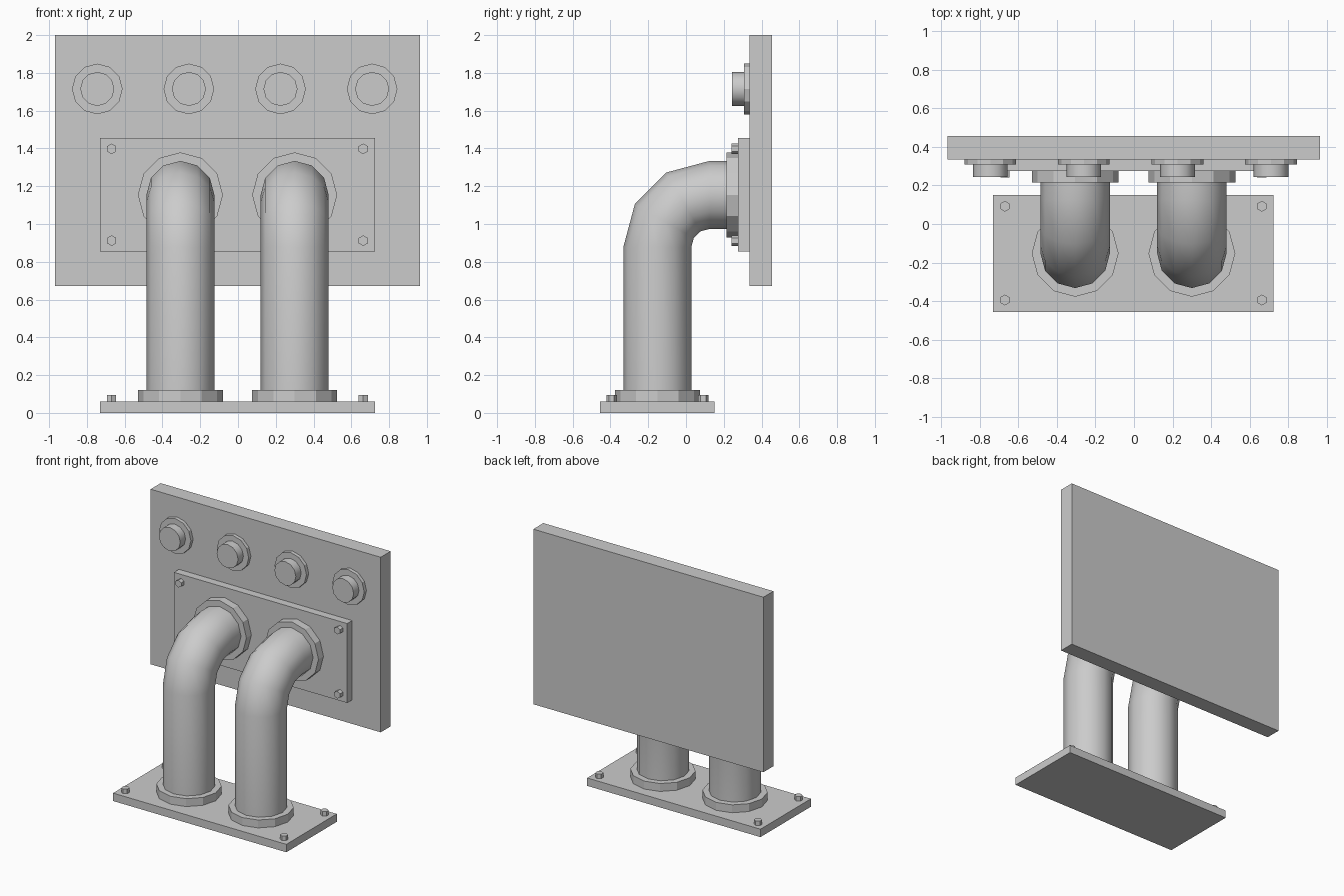
import bpy
import math
from mathutils import Vector

if "Cube" in bpy.data.objects:
    bpy.data.objects.remove(bpy.data.objects["Cube"])


def box(name, x0, x1, y0, y1, z0, z1):
    bpy.ops.mesh.primitive_cube_add(size=1, location=((x0 + x1) / 2, (y0 + y1) / 2, (z0 + z1) / 2))
    ob = bpy.context.object
    ob.name = name
    ob.scale = (x1 - x0, y1 - y0, z1 - z0)
    bpy.ops.object.transform_apply(location=False, rotation=False, scale=True)
    return ob


def disc(name, start, direction, radius, depth, sides=12, smooth=False):
    """Prism growing from start along direction, with a corner pointing up / back."""
    d = Vector(direction)
    rot = (math.pi / 2, 0, 0) if abs(d.y) > 0.5 else (0, 0, 0)
    bpy.ops.mesh.primitive_cylinder_add(vertices=sides, radius=radius, depth=depth,
                                        location=Vector(start) + d * depth / 2, rotation=rot)
    ob = bpy.context.object
    ob.name = name
    if smooth:
        bpy.ops.object.shade_smooth_by_angle(angle=math.radians(40))
    return ob


def bent_pipe(name, x, radius=0.18, sides=12):
    """Upright pipe turning back through a three-segment elbow."""
    cy, cz, bend = 0.125, 0.877, 0.277
    rings = [(cy - bend, 0.06, 0)]
    for i in range(4):
        a = math.radians(30 * i)
        rings.append((cy - bend * math.cos(a), cz + bend * math.sin(a), a))
    rings.append((0.275, cz + bend, math.pi / 2))
    verts, faces = [], []
    for y, z, a in rings:
        for k in range(sides):
            t = 2 * math.pi * k / sides
            out = radius * math.sin(t)
            verts.append((x + radius * math.cos(t), y - out * math.cos(a), z + out * math.sin(a)))
    for r in range(len(rings) - 1):
        for k in range(sides):
            n = (k + 1) % sides
            faces.append((r * sides + k, (r + 1) * sides + k, (r + 1) * sides + n, r * sides + n))
    faces.append(tuple(range(sides)))
    faces.append(tuple(reversed(range(len(verts) - sides, len(verts)))))
    mesh = bpy.data.meshes.new(name)
    mesh.from_pydata(verts, [], faces)
    ob = bpy.data.objects.new(name, mesh)
    bpy.context.collection.objects.link(ob)
    bpy.ops.object.select_all(action='DESELECT')
    ob.select_set(True)
    bpy.context.view_layer.objects.active = ob
    bpy.ops.object.mode_set(mode='EDIT')
    bpy.ops.mesh.select_all(action='SELECT')
    bpy.ops.mesh.normals_make_consistent(inside=False)
    bpy.ops.object.mode_set(mode='OBJECT')
    bpy.ops.object.shade_smooth_by_angle(angle=math.radians(50))


UP, FRONT = (0, 0, 1), (0, -1, 0)

# Panel and the two mounting plates
box("back_panel", -0.968, 0.963, 0.335, 0.455, 0.672, 2.0)
box("wall_plate", -0.73, 0.724, 0.275, 0.335, 0.854, 1.456)
box("base_plate", -0.73, 0.724, -0.455, 0.15, 0, 0.06)

# Pipes with a flange at each end
for side, x in (("left", -0.305), ("right", 0.3)):
    bent_pipe(side + "_pipe", x)
    disc(side + "_base_flange", (x, -0.152, 0.06), UP, 0.225, 0.06)
    disc(side + "_wall_flange", (x, 0.275, 1.154), FRONT, 0.225, 0.06)

# Hexagonal corner bolts
for x in (-0.669, 0.663):
    for y in (-0.394, 0.092):
        disc("base_bolt", (x, y, 0.06), UP, 0.028, 0.034, sides=6)
    for z in (0.912, 1.398):
        disc("wall_bolt", (x, 0.275, z), FRONT, 0.028, 0.034, sides=6)

# Row of capped studs on the panel
for i in range(4):
    x = -0.745 + 0.485 * i
    disc("stud_collar", (x, 0.335, 1.715), FRONT, 0.134, 0.027)
    disc("stud_cap", (x, 0.31, 1.715), FRONT, 0.09, 0.066, smooth=True)
